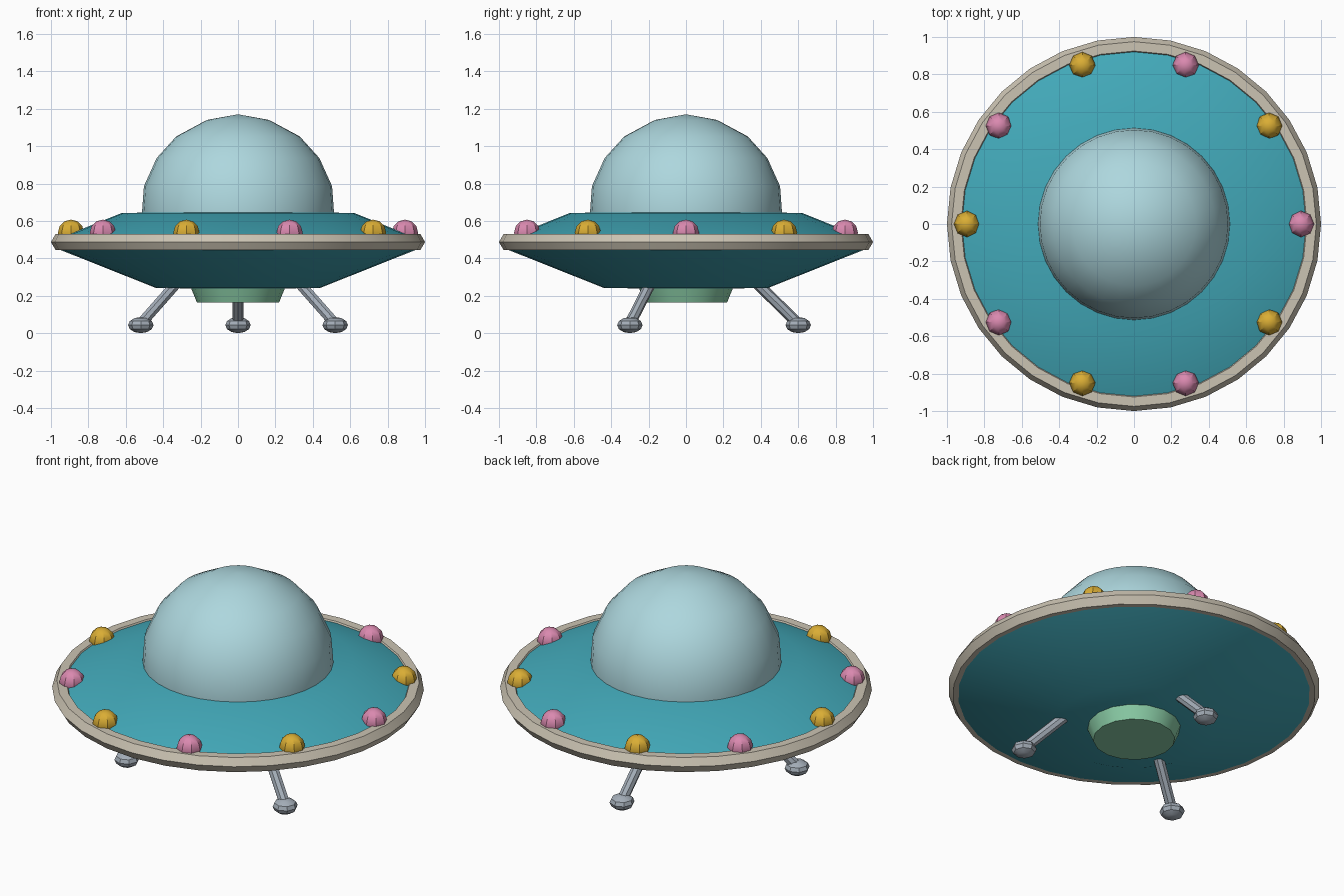
import bpy, bmesh, math
from mathutils import Vector

if "Cube" in bpy.data.objects:
    bpy.data.objects.remove(bpy.data.objects["Cube"])


def material(name, rgb):
    m = bpy.data.materials.new(name)
    m.diffuse_color = (*rgb, 1)
    m.use_nodes = True
    m.node_tree.nodes["Principled BSDF"].inputs["Base Color"].default_value = m.diffuse_color
    return m


TEAL = material("teal", (0.055, 0.40, 0.49))
GLASS = material("pale_blue", (0.42, 0.68, 0.73))
CREAM = material("cream", (0.60, 0.55, 0.45))
YELLOW = material("yellow", (0.70, 0.42, 0.035))
PINK = material("pink", (0.70, 0.25, 0.43))
GREY = material("grey", (0.37, 0.42, 0.48))
GREEN = material("green", (0.26, 0.62, 0.39))


def finish(obj, name, mat):
    obj.name = name
    obj.data.materials.append(mat)
    bpy.ops.object.select_all(action='DESELECT')
    obj.select_set(True)
    bpy.context.view_layer.objects.active = obj
    bpy.ops.object.shade_smooth_by_angle(angle=math.radians(32))
    return obj


def lathe(name, profile, sides, mat, closed=False):
    """Spin a list of (radius, height) points around z."""
    bm = bmesh.new()
    rings = []
    for r, z in profile:
        if r == 0:
            rings.append([bm.verts.new((0, 0, z))] * sides)
        else:
            rings.append([bm.verts.new((r * math.cos(2 * math.pi * i / sides),
                                        r * math.sin(2 * math.pi * i / sides), z))
                          for i in range(sides)])
    pairs = list(zip(rings, rings[1:]))
    if closed:
        pairs.append((rings[-1], rings[0]))
    for a, b in pairs:
        for i in range(sides):
            j = (i + 1) % sides
            bm.faces.new(list(dict.fromkeys((a[i], a[j], b[j], b[i]))))
    bmesh.ops.recalc_face_normals(bm, faces=bm.faces)
    mesh = bpy.data.meshes.new(name)
    bm.to_mesh(mesh)
    bm.free()
    obj = bpy.data.objects.new(name, mesh)
    bpy.context.collection.objects.link(obj)
    return finish(obj, name, mat)


def ball(name, pos, scale, segments, rings, mat):
    bpy.ops.mesh.primitive_uv_sphere_add(segments=segments, ring_count=rings,
                                         radius=1, location=pos)
    obj = bpy.context.object
    obj.scale = scale
    bpy.ops.object.transform_apply(location=False, rotation=False, scale=True)
    return finish(obj, name, mat)


def rod(name, a, b, radius, sides, mat):
    a, b = Vector(a), Vector(b)
    bpy.ops.mesh.primitive_cylinder_add(vertices=sides, radius=radius,
                                        depth=(b - a).length, location=(a + b) / 2)
    obj = bpy.context.object
    obj.rotation_euler = (b - a).to_track_quat('Z', 'Y').to_euler()
    return finish(obj, name, mat)


# Saucer body and the glass dome on top
lathe("saucer_hull", [(0, 0.235), (0.44, 0.242), (0.95, 0.445), (0.95, 0.51),
                      (0.62, 0.643), (0, 0.648)], 32, TEAL)
lathe("dome", [(0.51, 0.60), (0.513, 0.65), (0.503, 0.786), (0.435, 0.936),
               (0.33, 1.052), (0.166, 1.14), (0, 1.17)], 32, GLASS)

# Hexagonal-section rim ring
lathe("rim", [(0.95 + 0.05 * math.cos(k * math.pi / 3),
               0.487 + 0.05 * math.sin(k * math.pi / 3)) for k in range(6)],
      32, CREAM, closed=True)

# Tapered pod under the hull
lathe("bottom_pod", [(0, 0.165), (0.22, 0.165), (0.255, 0.25), (0, 0.25)], 16, GREEN)

# Alternating lamps around the rim
for i in range(10):
    a = i * math.pi / 5
    ball(f"rim_light_{i + 1}", (0.893 * math.cos(a), 0.893 * math.sin(a), 0.537),
         (0.07, 0.07, 0.07), 8, 6, YELLOW if i % 2 else PINK)

# Three splayed legs with flattened round feet
for i in range(3):
    a = math.pi / 2 + i * 2 * math.pi / 3
    c, s = math.cos(a), math.sin(a)
    rod(f"leg_{i + 1}", (0.60 * c, 0.60 * s, 0.05), (0.34 * c, 0.34 * s, 0.305),
        0.03, 8, GREY)
    ball(f"foot_{i + 1}", (0.60 * c, 0.60 * s, 0.043), (0.068, 0.068, 0.043), 8, 6, GREY)
